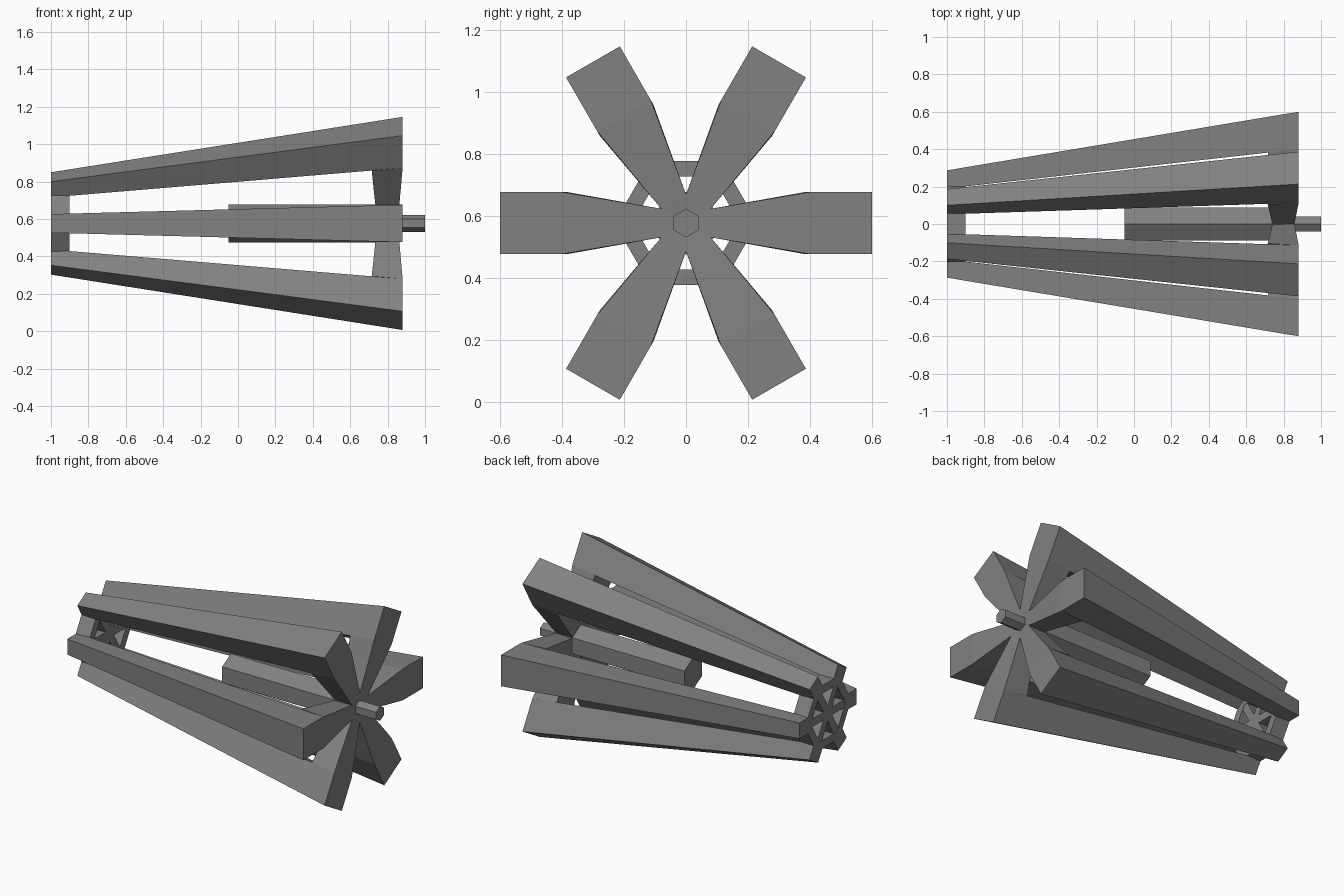
import bpy
import bmesh
import math
from mathutils import Matrix, Vector

if "Cube" in bpy.data.objects:
    bpy.data.objects.remove(bpy.data.objects["Cube"])

AXIS_Z = 0.576
ARMS = 6

grey = bpy.data.materials.new("metal_grey")
grey.use_nodes = True
colour = (0.22, 0.22, 0.22, 1)
grey.diffuse_color = colour
grey.node_tree.nodes["Principled BSDF"].inputs["Base Color"].default_value = colour


def finish(name, bm):
    bmesh.ops.recalc_face_normals(bm, faces=bm.faces)
    mesh = bpy.data.meshes.new(name)
    bm.to_mesh(mesh)
    bm.free()
    mesh.materials.append(grey)
    obj = bpy.data.objects.new(name, mesh)
    obj.location.z = AXIS_Z
    bpy.context.collection.objects.link(obj)
    return obj


def loft(bm, sections, turn):
    """Skin four-cornered sections, turned about the long axis."""
    rot = Matrix.Rotation(turn, 3, 'X')
    rings = [[bm.verts.new(rot @ Vector(p)) for p in s] for s in sections]
    for a, b in zip(rings, rings[1:]):
        for i in range(4):
            j = (i + 1) % 4
            bm.faces.new((a[i], a[j], b[j], b[i]))
    bm.faces.new(rings[0])
    bm.faces.new(rings[-1])


def across(x, r0, r1, w):
    return [(x, r0, -w), (x, r1, -w), (x, r1, w), (x, r0, w)]


def radial(r, x0, x1, w, x0_r=None):
    r0 = r if x0_r is None else x0_r
    return [(x0, r0, -w), (x1, r, -w), (x1, r, w), (x0, r0, w)]


def hexagon(x, r, offset):
    angles = [offset + i * math.tau / 6 for i in range(6)]
    return [Vector((x, r * math.cos(a), r * math.sin(a))) for a in angles]


def hex_rod(name, x0, x1, r):
    bm = bmesh.new()
    a, b = [[bm.verts.new(p) for p in hexagon(x, r, math.pi / 6)] for x in (x0, x1)]
    for i in range(6):
        j = (i + 1) % 6
        bm.faces.new((a[i], a[j], b[j], b[i]))
    bm.faces.new(a)
    bm.faces.new(b)
    return finish(name, bm)


# Flared arms, each joined to the centre by a tapered spoke
for n in range(ARMS):
    turn = n * math.tau / ARMS
    bm = bmesh.new()
    loft(bm, [across(-1, 0.19, 0.287, 0.05), across(0.88, 0.4, 0.6, 0.1)], turn)
    finish(f"arm_{n + 1}", bm)

    bm = bmesh.new()
    loft(bm, [radial(0.4, 0.715, 0.88, 0.1, 0.383),
              radial(0.08, 0.74, 0.858, 0.046),
              radial(0, 0.745, 0.852, 0.002)], turn)
    finish(f"hub_spoke_{n + 1}", bm)

    # Thin spokes inside the narrow end ring
    bm = bmesh.new()
    loft(bm, [radial(0, -0.998, -0.902, 0.025), radial(0.19, -0.998, -0.902, 0.025)], turn)
    finish(f"ring_spoke_{n + 1}", bm)

# Hexagonal ring binding the narrow ends
bm = bmesh.new()
loops = [[bm.verts.new(p) for p in hexagon(x, r, 0)]
         for x, r in ((-1, 0.173), (-1, 0.231), (-0.9, 0.231), (-0.9, 0.173))]
for k in range(4):
    a, b = loops[k], loops[(k + 1) % 4]
    for i in range(6):
        j = (i + 1) % 6
        bm.faces.new((a[i], a[j], b[j], b[i]))
finish("end_ring", bm)

# Central body and the shaft stub
hex_rod("core", -0.05, 0.8, 0.101)
hex_rod("shaft_stub", 0.78, 1.0, 0.046)
